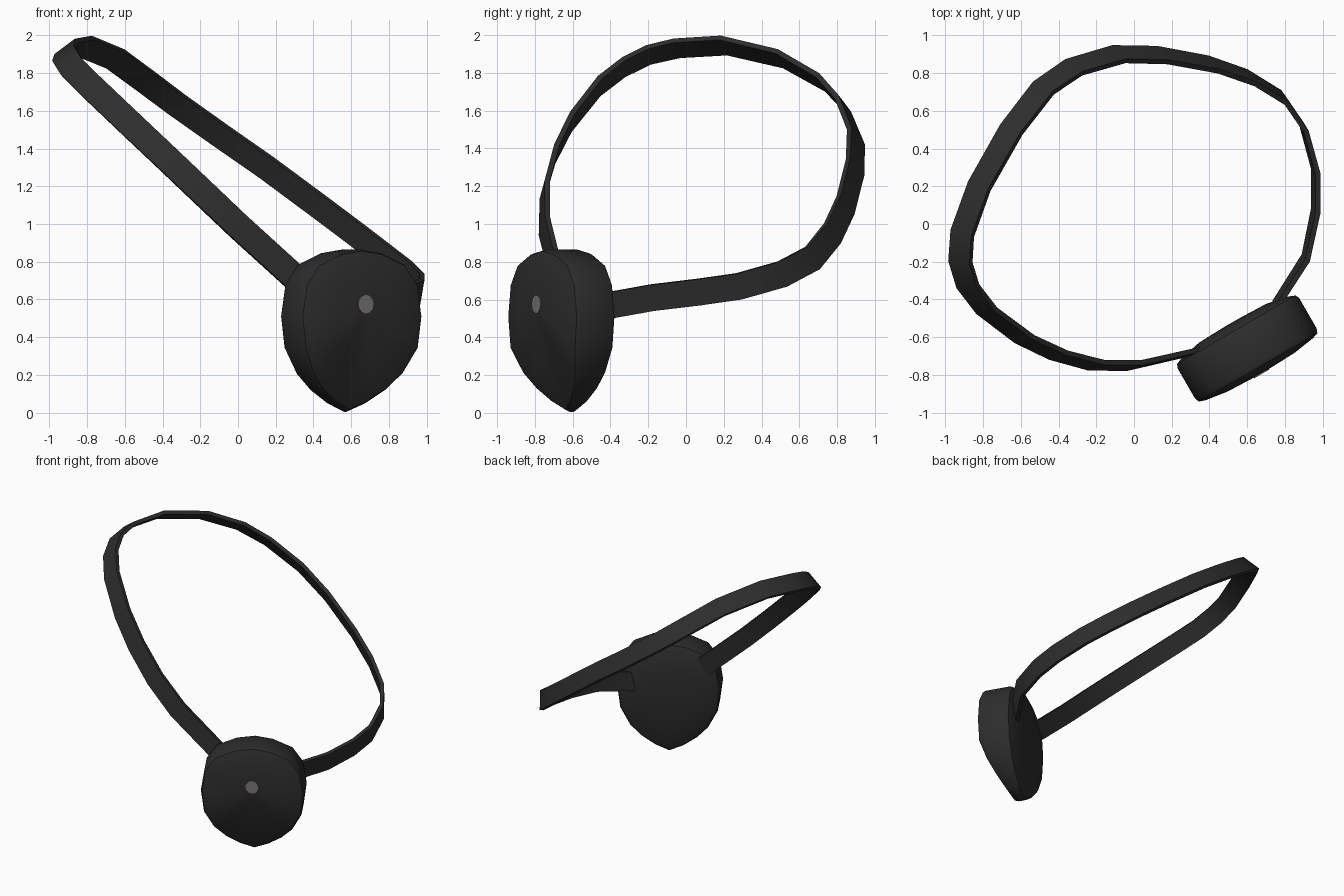
import bpy, bmesh, math
from mathutils import Vector

if "Cube" in bpy.data.objects:
    bpy.data.objects.remove(bpy.data.objects["Cube"])


def material(name, rgb):
    m = bpy.data.materials.new(name)
    m.diffuse_color = (*rgb, 1)
    m.use_nodes = True
    m.node_tree.nodes["Principled BSDF"].inputs["Base Color"].default_value = m.diffuse_color
    return m


BLACK = material("black leather", (0.026, 0.026, 0.026))
GREY = material("grey metal", (0.19, 0.18, 0.18))


def loft(name, rings, mat, closed=True, angle=40):
    """Skin a list of equal-length rings and cap both ends."""
    bm = bmesh.new()
    vs = [[bm.verts.new(p) for p in r] for r in rings]
    n = len(vs[0])
    for a, b in zip(vs, vs[1:]):
        for i in range(n):
            j = (i + 1) % n
            bm.faces.new((a[i], a[j], b[j], b[i]))
    bm.faces.new(vs[0])
    bm.faces.new(vs[-1][::-1])
    bmesh.ops.recalc_face_normals(bm, faces=bm.faces)
    me = bpy.data.meshes.new(name)
    bm.to_mesh(me)
    bm.free()
    me.materials.append(mat)
    ob = bpy.data.objects.new(name, me)
    bpy.context.collection.objects.link(ob)
    bpy.context.view_layer.objects.active = ob
    ob.select_set(True)
    bpy.ops.object.shade_smooth_by_angle(angle=math.radians(angle))
    ob.select_set(False)
    return ob


# Patch frame: turned 30 degrees about z
U = Vector((math.cos(math.radians(30)), math.sin(math.radians(30)), 0))
F = Vector((U.y, -U.x, 0))
BASE = Vector((0.6, -0.66, 0))


def on_patch(s, z, f):
    return BASE + U * s + F * f + Vector((0, 0, z))


# Patch: mirrored outline (half width, height), pillow-shaped front and back
half = [(0.10, 0.05), (0.20, 0.12), (0.28, 0.205), (0.35, 0.34), (0.372, 0.51),
        (0.345, 0.68), (0.27, 0.785), (0.13, 0.845)]
outline = [(0, 0.005)] + half + [(0, 0.865)] + [(-s, z) for s, z in half[::-1]]
MID = 0.52


def patch_ring(scale, front, bulge):
    ring = []
    for s, z in outline:
        low = max(0, (0.36 - z) / 0.36) ** 1.5      # thinner towards the tip
        f = 0.115 - 0.145 * low if front else -0.115 + 0.02 * low
        f = f * scale + (0.115 if front else -0.115) * (1 - scale) + bulge
        ring.append(on_patch(s * scale, MID + (z - MID) * scale, f))
    return ring


loft("eye_patch", [patch_ring(0.12, True, 0.036), patch_ring(0.55, True, 0.03),
                   patch_ring(0.88, True, 0.012), patch_ring(0.975, True, 0),
                   patch_ring(1, True, -0.025), patch_ring(1, False, 0.02),
                   patch_ring(0.975, False, 0), patch_ring(0.88, False, -0.015),
                   patch_ring(0.55, False, -0.04), patch_ring(0.12, False, -0.045)], BLACK)


# Stud: thin disc at the middle of the front
def stud_ring(f):
    return [on_patch(0.047 * math.cos(a), 0.575 + 0.05 * math.sin(a), f)
            for a in [i * math.tau / 12 for i in range(12)]]


loft("front_stud", [stud_ring(0.147), stud_ring(0.155)], GREY)

# Strap: flat band along a tilted loop, leaning inward like a cone
path = [Vector(p) for p in [
    (0.33, -0.675, 0.69), (0, -0.75, 0.99), (-0.2, -0.748, 1.18), (-0.4, -0.695, 1.37),
    (-0.58, -0.61, 1.54), (-0.78, -0.46, 1.73), (-0.88, -0.33, 1.83), (-0.92, -0.2, 1.895),
    (-0.91, -0.05, 1.93), (-0.82, 0.2, 1.945), (-0.65, 0.5, 1.875), (-0.48, 0.72, 1.75),
    (-0.32, 0.83, 1.63), (-0.08, 0.9, 1.46), (0.15, 0.895, 1.3), (0.42, 0.845, 1.1),
    (0.62, 0.775, 0.95), (0.79, 0.67, 0.82), (0.9, 0.51, 0.735), (0.963, 0.28, 0.67),
    (0.963, 0.07, 0.64), (0.91, -0.18, 0.61), (0.75, -0.43, 0.565)]]
NORMAL = Vector((0.52, -0.17, 0.84)).normalized()
CENTRE = Vector((0, 0.08, 1.3))
rings = []
for i, p in enumerate(path):
    t = (path[min(i + 1, len(path) - 1)] - path[max(i - 1, 0)]).normalized()
    inward = CENTRE - p
    inward = (inward - NORMAL * inward.dot(NORMAL)).normalized()
    w = NORMAL + inward * 0.4
    w = (w - t * w.dot(t)).normalized()
    d = t.cross(w)
    w, d = w * 0.07, d * 0.014
    rings.append([p + w + d, p + w - d, p - w - d, p - w + d])
loft("head_strap", rings, BLACK)
